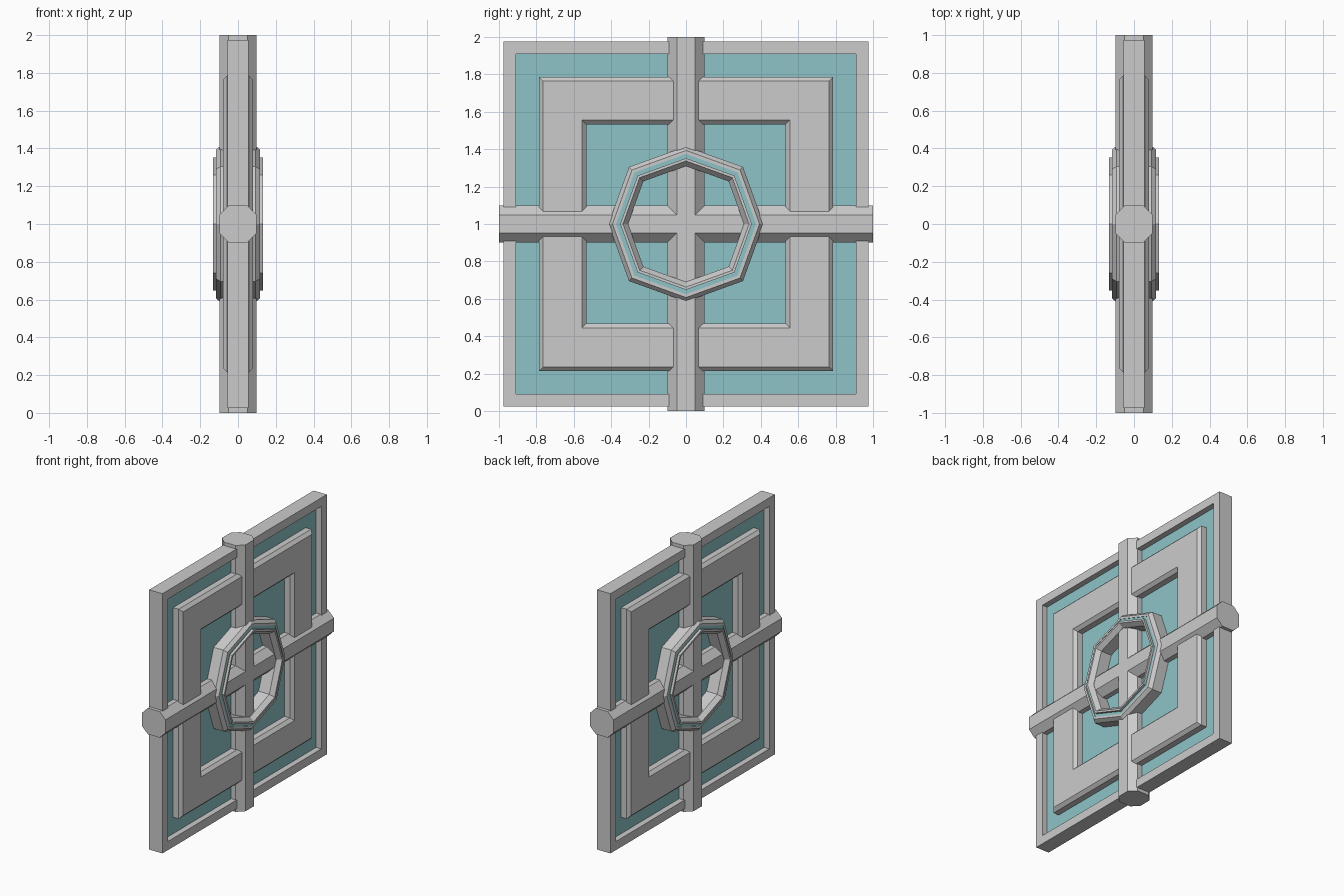
import bpy, bmesh
from mathutils import Matrix

if "Cube" in bpy.data.objects:
    bpy.data.objects.remove(bpy.data.objects["Cube"])

teal = bpy.data.materials.new("pale_teal")
teal.diffuse_color = (0.27, 0.55, 0.58, 1)
teal.use_nodes = True
teal.node_tree.nodes["Principled BSDF"].inputs["Base Color"].default_value = teal.diffuse_color

SQUARE = [(1, 1), (-1, 1), (-1, -1), (1, -1)]
D = 0.735
OCTAGON = [(1, 0), (D, D), (0, 1), (-D, D), (-1, 0), (-D, -D), (0, -1), (D, -D)]


def finish(name, bm, mat=None):
    bmesh.ops.recalc_face_normals(bm, faces=bm.faces)
    mesh = bpy.data.meshes.new(name)
    bm.to_mesh(mesh)
    bm.free()
    ob = bpy.data.objects.new(name, mesh)
    bpy.context.collection.objects.link(ob)
    ob.location.z = 1
    if mat:
        mesh.materials.append(mat)
    return ob


def ring(name, half_profile, corners, mat=None):
    """Sweep a (radius, x) section, mirrored in x, around a polygon in the YZ plane."""
    profile = half_profile + [(r, -x) for r, x in reversed(half_profile)]
    bm = bmesh.new()
    loops = [[bm.verts.new((x, r * cy, r * cz)) for r, x in profile] for cy, cz in corners]
    n = len(profile)
    for i, a in enumerate(loops):
        b = loops[(i + 1) % len(loops)]
        for j in range(n):
            k = (j + 1) % n
            bm.faces.new((a[j], a[k], b[k], b[j]))
    return finish(name, bm, mat)


def bar(name, axis):
    """Eight-sided bar running the full size of the window."""
    a, b = 0.098, 0.049
    section = [(a, b), (b, a), (-b, a), (-a, b), (-a, -b), (-b, -a), (b, -a), (a, -b)]
    bm = bmesh.new()
    face = bm.faces.new([bm.verts.new((x, y, -1)) for x, y in section])
    ext = bmesh.ops.extrude_face_region(bm, geom=[face], use_keep_orig=True)
    top = [v for v in ext["geom"] if isinstance(v, bmesh.types.BMVert)]
    bmesh.ops.translate(bm, verts=top, vec=(0, 0, 2))
    if axis == "Y":
        bm.transform(Matrix.Rotation(1.5707963, 4, "X"))
    return finish(name, bm)


# Outer frame and raised square moulding
ring("outer_frame", [(0.91, 0.055), (0.975, 0.055)], SQUARE)
ring("square_moulding",
     [(0.533, 0.057), (0.556, 0.08), (0.764, 0.08), (0.787, 0.057)], SQUARE)

# Glass pane
bm = bmesh.new()
bmesh.ops.create_cube(bm, size=1, matrix=Matrix.Diagonal((0.024, 1.86, 1.86, 1)))
finish("glass_pane", bm, teal)

# Crossing bars
bar("upright_bar", "Z")
bar("cross_bar", "Y")

# Central eight-sided rings with a coloured inlay
ring("outer_ring", [(0.375, 0.117), (0.393, 0.117), (0.415, 0.092)], OCTAGON)
ring("ring_inlay", [(0.345, 0.113), (0.382, 0.113)], OCTAGON, teal)
ring("inner_ring", [(0.31, 0.1), (0.337, 0.132), (0.352, 0.132)], OCTAGON)
